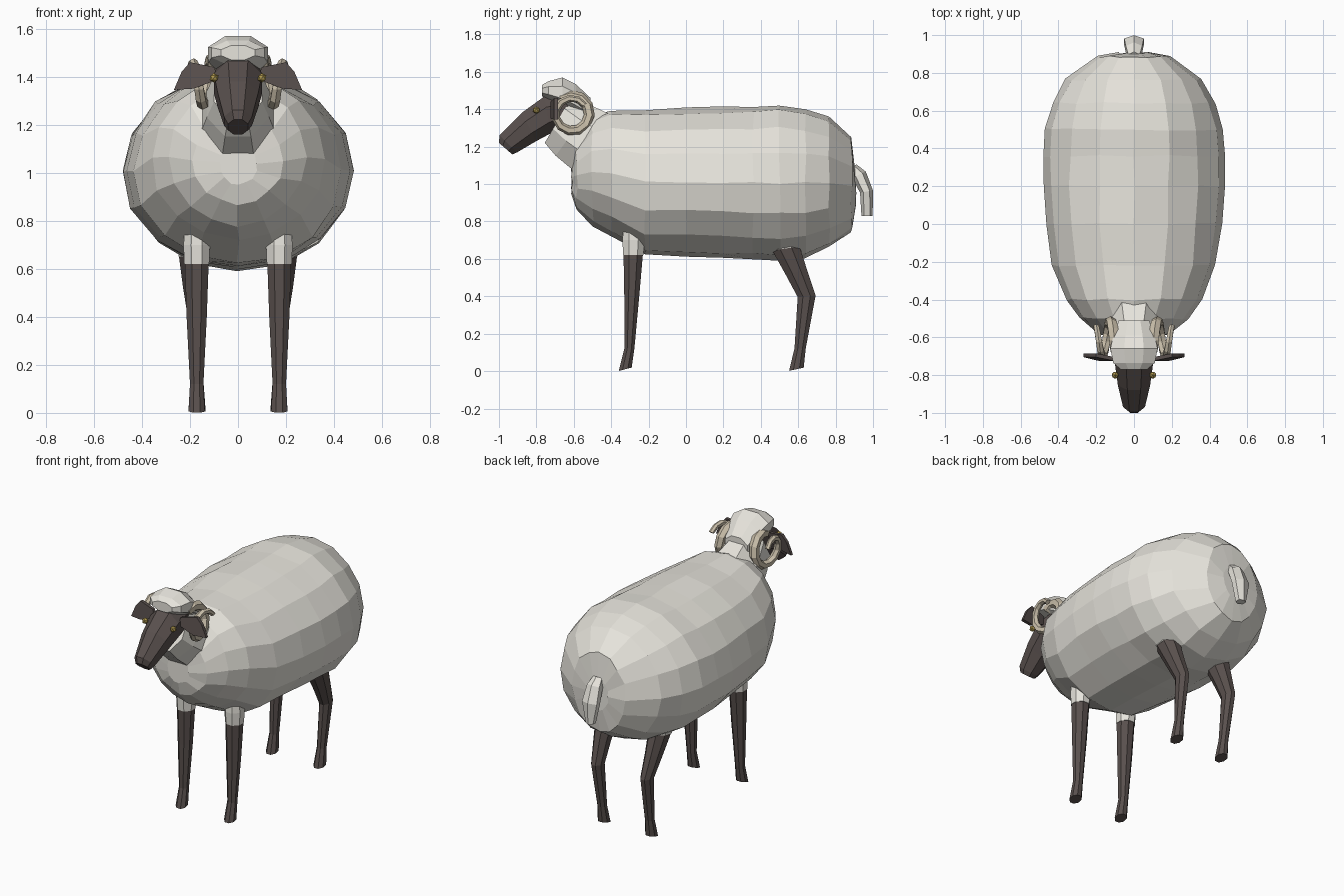
import bpy, bmesh
from math import sin, cos, pi, radians
from mathutils import Vector
import random

if "Cube" in bpy.data.objects:
    bpy.data.objects.remove(bpy.data.objects["Cube"])

random.seed(4)


def material(name, rgb):
    m = bpy.data.materials.new(name)
    m.diffuse_color = (*rgb, 1)
    m.use_nodes = True
    m.node_tree.nodes["Principled BSDF"].inputs["Base Color"].default_value = m.diffuse_color
    return m


WOOL = material("wool", (0.80, 0.78, 0.72))
DARK = material("dark_skin", (0.10, 0.08, 0.075))
HORN = material("horn", (0.60, 0.53, 0.41))
GOLD = material("eye_gold", (0.45, 0.33, 0.08))


def finish(name, bm, mat):
    bmesh.ops.recalc_face_normals(bm, faces=bm.faces)
    me = bpy.data.meshes.new(name)
    bm.to_mesh(me)
    bm.free()
    me.materials.append(mat)
    ob = bpy.data.objects.new(name, me)
    bpy.context.collection.objects.link(ob)
    return ob


def skin(name, loops, mat):
    """Bridge a list of equal point loops and cap both ends."""
    bm = bmesh.new()
    rows = [[bm.verts.new(p) for p in loop] for loop in loops]
    n = len(rows[0])
    for a, b in zip(rows, rows[1:]):
        for i in range(n):
            bm.faces.new((a[i], a[(i + 1) % n], b[(i + 1) % n], b[i]))
    bm.faces.new(rows[0])
    bm.faces.new(rows[-1])
    return finish(name, bm, mat)


def loft(name, rings, mat, n=8, x=0, half=True, jitter=0):
    """Rings are (y, z, half width, half height, tilt degrees[, x])."""
    loops = []
    off = pi / n if half else 0
    k = 1 / cos(off)
    for r in rings:
        y, z, rx, ru, t = r[:5]
        cx = x + (r[5] if len(r) > 5 else 0)
        up = Vector((0, sin(radians(t)), cos(radians(t))))
        loop = []
        for i in range(n):
            a = 2 * pi * i / n + off
            p = Vector((cx + k * rx * sin(a), y, z)) + up * k * ru * cos(a)
            loop.append(p + Vector([random.uniform(-jitter, jitter) for _ in range(3)]))
        loops.append(loop)
    return skin(name, loops, mat)


# Fleece body
loft("body", [
    (-0.61, 1.04, .08, .09, 0), (-0.585, 1.05, .19, .18, 0), (-0.50, 1.07, .285, .29, 0),
    (-0.40, 1.06, .36, .335, 0), (-0.22, 1.01, .435, .39, 0), (0, 1.01, .465, .40, 0),
    (0.20, 1.005, .48, .405, 0), (0.36, 1.005, .48, .41, 0), (0.50, 1.005, .47, .42, 0),
    (0.64, 1.005, .43, .40, 0), (0.765, 1.01, .36, .35, 0), (0.885, 0.995, .19, .25, 0),
    (0.905, 0.99, .08, .10, 0)], WOOL, n=16, half=False, jitter=0.006)

# Neck and wool cap
loft("neck", [(-0.68, 1.35, .10, .15, 30), (-0.60, 1.285, .13, .165, 36),
              (-0.50, 1.22, .16, .18, 32), (-0.40, 1.12, .18, .18, 30)], WOOL)
loft("wool_cap", [(-0.77, 1.50, .07, .03, 0), (-0.735, 1.50, .11, .05, 0),
                  (-0.66, 1.49, .125, .08, 0), (-0.59, 1.455, .11, .08, 0),
                  (-0.51, 1.40, .08, .06, 0)], WOOL)

# Head
loft("head", [(-0.965, 1.19, .042, .048, -49), (-0.95, 1.215, .058, .065, -45),
              (-0.84, 1.305, .085, .085, -27), (-0.74, 1.37, .10, .10, -10),
              (-0.63, 1.40, .09, .09, 0)], DARK)

# Tail
loft("tail", [(0.885, 1.09, .035, .03, 60), (0.925, 1.05, .05, .04, 65),
              (0.965, 0.96, .06, .035, 80), (0.968, 0.83, .03, .03, 90)], WOOL, n=6, half=False)

for side, s in (("left", 1), ("right", -1)):
    # Legs: horizontal rings, wool cuff above dark shank
    fx, hx = 0.172 * s, 0.175 * s
    loft(f"front_leg_{side}", [(-0.282, .63, .05, .052, 90), (-0.29, .40, .042, .04, 90),
                               (-0.303, .12, .028, .027, 90), (-0.325, .01, .034, .036, 75)],
         DARK, x=fx)
    loft(f"front_cuff_{side}", [(-0.28, .76, .05, .055, 90), (-0.28, .70, .055, .06, 90),
                                (-0.282, .62, .052, .054, 90)], WOOL, x=fx)
    loft(f"hind_leg_{side}", [(0.53, .665, .06, .075, 82, .012 * s), (0.59, .53, .046, .058, 72, .008 * s),
                              (0.645, .40, .034, .048, 85), (0.61, .12, .026, .03, 90, -.006 * s),
                              (0.59, .01, .034, .04, 78, -.006 * s)], DARK, x=hx)
    loft(f"hind_cuff_{side}", [(0.50, .76, .06, .08, 82), (0.525, .69, .062, .083, 82),
                               (0.53, .655, .061, .077, 82)], WOOL, x=hx + .012 * s)

    # Curled horn: six-sided tapering spiral in the side plane
    loops, steps = [], 15
    for i in range(steps):
        t = i / (steps - 1)
        a = radians(125 - 450 * t)
        r = 0.098 - 0.016 * t
        tube = 0.034 - 0.018 * t
        out = Vector((0, cos(a), sin(a)))
        c = Vector((s * (0.095 + 0.105 * t), -0.61, 1.375)) + out * r
        loops.append([c + tube * (out * cos(b) + Vector((s * sin(b), 0, 0)))
                      for b in (2 * pi * j / 6 for j in range(6))])
    skin(f"horn_{side}", loops, HORN)

    # Ear: thin drooping leaf
    shape = [(.08, 1.39), (.10, 1.44), (.20, 1.46), (.235, 1.42), (.267, 1.345), (.185, 1.35)]
    skin(f"ear_{side}", [[Vector((s * px, y - (0.02 if px < .2 else 0), pz)) for px, pz in shape]
                         for y in (-0.705, -0.685)], DARK)

    # Eye
    bm = bmesh.new()
    bmesh.ops.create_icosphere(bm, subdivisions=1, radius=0.02)
    eye = finish(f"eye_{side}", bm, GOLD)
    eye.location = (0.1 * s, -0.80, 1.395)
